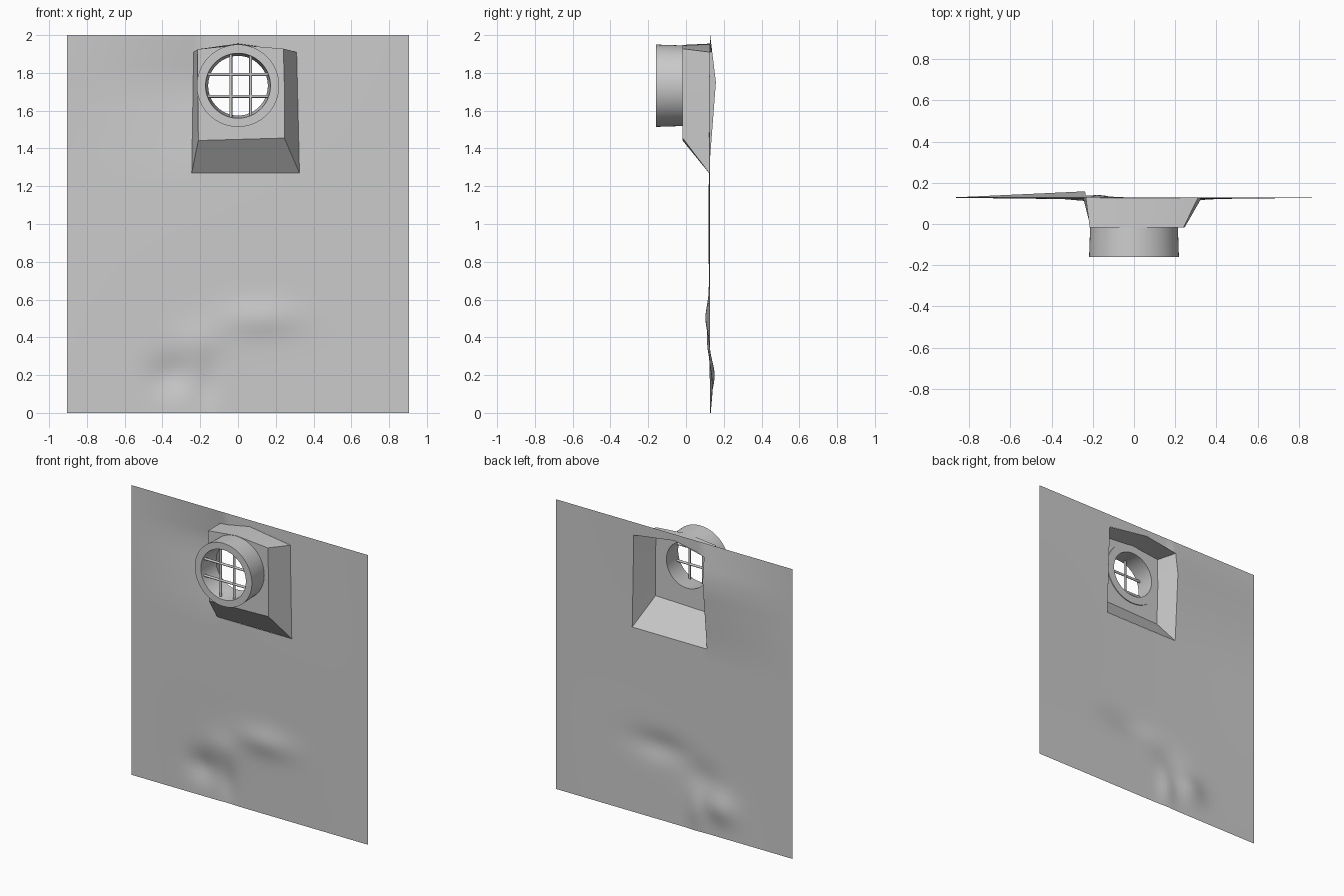
import bpy, bmesh, math
from mathutils import Vector, Matrix

cube = bpy.data.objects.get("Cube")
if cube:
    bpy.data.objects.remove(cube, do_unlink=True)

grey = bpy.data.materials.new("plain_grey")
grey.use_nodes = True
grey.diffuse_color = (0.6, 0.6, 0.6, 1)
grey.node_tree.nodes["Principled BSDF"].inputs["Base Color"].default_value = (0.6, 0.6, 0.6, 1)

CENTRE_Z, HALF_W = 1.732, 0.905


def finish(bm, name, angle=None):
    mesh = bpy.data.meshes.new(name)
    bm.to_mesh(mesh)
    bm.free()
    obj = bpy.data.objects.new(name, mesh)
    bpy.context.collection.objects.link(obj)
    mesh.materials.append(grey)
    if angle is not None:
        bpy.ops.object.select_all(action='DESELECT')
        obj.select_set(True)
        bpy.context.view_layer.objects.active = obj
        bpy.ops.object.shade_smooth_by_angle(angle=math.radians(angle))
    return obj


def bump(x, z, cx, cz, rx, rz, height):
    return height * math.exp(-((x - cx) / rx) ** 2 - ((z - cz) / rz) ** 2)


def wall_y(x, z):
    """Depth of the gently dented sheet."""
    y = 0.128 - 0.008 * math.sin(math.pi * z / 2) * math.cos(math.pi * x / (2 * HALF_W))
    # bulge beside the opening
    side = min(1, max(0, (x + HALF_W) / 0.66)) if x < -0.2 else 0
    rise = (z - 1.27) / 0.48 if z < 1.75 else (2 - z) / 0.25
    y += 0.033 * side * max(0, rise)
    # dents near the foot
    y += bump(x, z, -0.36, 0.2, 0.11, 0.1, 0.026)
    y += bump(x, z, -0.17, 0.14, 0.06, 0.12, 0.014)
    y += bump(x, z, 0.12, 0.5, 0.2, 0.09, -0.02)
    y += bump(x, z, -0.2, 0.38, 0.13, 0.1, -0.013)
    return y


def spaced(stops):
    """Grid lines: each stop is (end, number of steps)."""
    out = [stops[0][0]]
    for end, n in stops[1:]:
        start = out[-1]
        out += [start + (end - start) * (i + 1) / n for i in range(n)]
    return out


# Wall sheet, with the opening lined up to the hood
LEFT, RIGHT, LOW, HIGH = -0.24, 0.318, 1.27, 1.91
xs = spaced([(-HALF_W, 0), (LEFT, 20), (0, 8), (RIGHT, 10), (HALF_W, 16)])
zs = spaced([(0, 0), (0.8, 26), (LOW, 6), (1.75, 4), (HIGH, 2), (2, 2)])


def wall_point(x, z):
    if z == HIGH and LEFT < x < RIGHT:
        z += 0.045 * (1 - (x / (LEFT if x < 0 else RIGHT)))
    elif LOW <= z <= HIGH:
        t = (z - LOW) / (HIGH - LOW) - 0.5
        if abs(x - LEFT) < 1e-6:
            x += 0.01 * t
        if abs(x - RIGHT) < 1e-6:
            x -= 0.015 * t
    return Vector((x, wall_y(x, z), z))


bm = bmesh.new()
grid = [[bm.verts.new(wall_point(x, z)) for x in xs] for z in zs]
for j in range(len(zs) - 1):
    for i in range(len(xs) - 1):
        mx, mz = (xs[i] + xs[i + 1]) / 2, (zs[j] + zs[j + 1]) / 2
        if LEFT < mx < RIGHT and LOW < mz < HIGH:
            continue
        bm.faces.new((grid[j][i], grid[j][i + 1], grid[j + 1][i + 1], grid[j + 1][i]))
bmesh.ops.delete(bm, geom=[v for v in bm.verts if not v.link_faces], context='VERTS')
finish(bm, "wall_sheet", 40)

# Flared hood with a round hole in its front panel
base = [wall_point(x, z) for x, z in
        [(LEFT, LOW), (RIGHT, LOW), (RIGHT, 1.75), (RIGHT, HIGH), (0, HIGH), (LEFT, HIGH), (LEFT, 1.75)]]
front = [Vector((x, -0.018, z)) for x, z in
         [(-0.21, 1.442), (0.245, 1.455), (0.245, 1.75), (0.24, 1.928),
          (0, 1.948), (-0.215, 1.925), (-0.213, 1.75)]]
bm = bmesh.new()
back_ring = [bm.verts.new(p) for p in base]
front_ring = [bm.verts.new(p) for p in front]
n = len(base)
for i in range(n):
    k = (i + 1) % n
    bm.faces.new((back_ring[i], back_ring[k], front_ring[k], front_ring[i]))
hole = [bm.verts.new((0.2 * math.cos(a), -0.018, CENTRE_Z + 0.2 * math.sin(a)))
        for a in (2 * math.pi * i / 48 for i in range(48))]
rim = [bm.edges.new((hole[i], hole[(i + 1) % 48])) for i in range(48)]
rim += [bm.edges.get((front_ring[i], front_ring[(i + 1) % n])) for i in range(n)]
bmesh.ops.triangle_fill(bm, edges=rim, use_beauty=True, normal=(0, -1, 0))
bmesh.ops.recalc_face_normals(bm, faces=bm.faces)
finish(bm, "hood", 20)

# Round pipe collar, turned from a closed profile
profile = [(0.218, -0.16), (0.172, -0.16), (0.158, -0.012), (0.213, -0.012)]
bm = bmesh.new()
rings = [[bm.verts.new((r * math.cos(a), y, CENTRE_Z + r * math.sin(a))) for r, y in profile]
         for a in (2 * math.pi * i / 64 for i in range(64))]
for i in range(64):
    a, b = rings[i], rings[(i + 1) % 64]
    for k in range(4):
        m = (k + 1) % 4
        bm.faces.new((a[k], a[m], b[m], b[k]))
bmesh.ops.recalc_face_normals(bm, faces=bm.faces)
finish(bm, "pipe_collar", 35)


# Crossed grille bars inside the collar
def bar(name, offset, vertical):
    length = 2 * math.sqrt(0.173 ** 2 - offset ** 2)
    spot = (offset, -0.135, CENTRE_Z) if vertical else (0, -0.135, CENTRE_Z + offset)
    turn = Matrix() if vertical else Matrix.Rotation(math.pi / 2, 4, 'Y')
    bm = bmesh.new()
    bmesh.ops.create_cone(bm, cap_ends=True, segments=12, radius1=0.008, radius2=0.008,
                          depth=length, matrix=Matrix.Translation(spot) @ turn)
    finish(bm, name, 40)


for i, (x, z) in enumerate([(-0.038, -0.056), (0.067, 0.06)], 1):
    bar(f"grille_bar_upright_{i}", x, True)
    bar(f"grille_bar_level_{i}", z, False)
